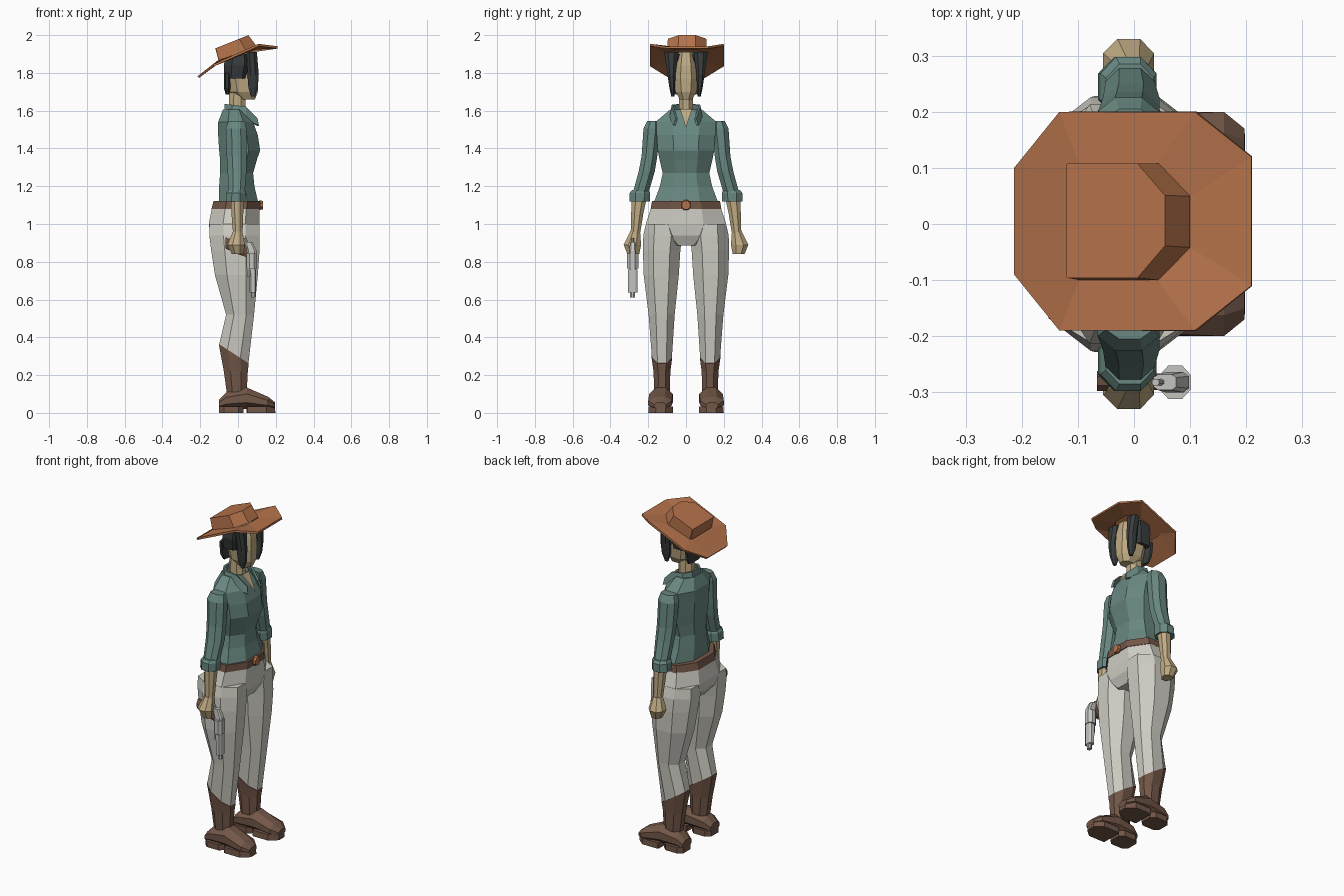
import bpy, bmesh, math


def material(name, rgb):
    m = bpy.data.materials.new(name)
    m.diffuse_color = (*rgb, 1)
    return m


SKIN = material("skin", (0.53, 0.41, 0.23))
HAIR = material("dark_hair", (0.04, 0.046, 0.046))
ORANGE = material("tan_orange", (0.46, 0.17, 0.07))
TEAL = material("shirt_teal", (0.14, 0.245, 0.22))
PANTS = material("off_white", (0.62, 0.61, 0.55))
BROWN = material("leather_brown", (0.17, 0.095, 0.065))
METAL = material("light_metal", (0.55, 0.55, 0.52))


def make(name, verts, faces, mat, thick=0):
    me = bpy.data.meshes.new(name)
    me.from_pydata(verts, [], faces)
    bm = bmesh.new()
    bm.from_mesh(me)
    bmesh.ops.recalc_face_normals(bm, faces=bm.faces)
    bm.to_mesh(me)
    bm.free()
    me.materials.append(mat)
    ob = bpy.data.objects.new(name, me)
    bpy.context.collection.objects.link(ob)
    if thick:
        s = ob.modifiers.new("thickness", "SOLIDIFY")
        s.thickness = thick
        s.offset = 0
    return ob


def ring(t, a0, a1, b0, b1, c, cb):
    """Chamfered rectangle; t may be (back, front) for a slanted ring."""
    da, db, ea, eb = (a1 - a0) * c, (b1 - b0) * c, (a1 - a0) * cb, (b1 - b0) * cb
    pts = [(a0 + ea, b0), (a1 - da, b0), (a1, b0 + db), (a1, b1 - db),
           (a1 - da, b1), (a0 + ea, b1), (a0, b1 - eb), (a0, b0 + eb)]
    if not isinstance(t, tuple):
        t = (t, t)
    return [(a, b, t[0] + (t[1] - t[0]) * (a - a0) / (a1 - a0)) for a, b in pts]


def loft(name, mat, sections, c=0.28, cb=None, axis="z", side=1):
    """Stack of chamfered rings. axis z: (z,x0,x1,y0,y1); axis x: (x,y0,y1,z0,z1)."""
    verts = []
    for s in sections:
        for a, b, t in ring(*s, c, c if cb is None else cb):
            x, y, z = (a, b, t) if axis == "z" else (t, a, b)
            verts.append((x, y * side, z))
    n = len(sections)
    faces = [(i * 8 + j, i * 8 + (j + 1) % 8, (i + 1) * 8 + (j + 1) % 8, (i + 1) * 8 + j)
             for i in range(n - 1) for j in range(8)]
    faces += [tuple(range(8)), tuple(range(n * 8 - 8, n * 8))]
    return make(name, verts, faces, mat)


# Shirt body
loft("shirt_body", TEAL, [
    (1.10, -.10, .11, -.175, .175), (1.20, -.10, .087, -.138, .138),
    (1.27, -.095, .08, -.123, .123), (1.34, -.095, .10, -.14, .14),
    (1.39, -.10, .117, -.15, .15), (1.47, -.105, .105, -.155, .155),
    (1.54, -.105, .08, -.162, .162), (1.605, -.08, .04, -.085, .085)])

# Open neckline and collar
make("neckline", [(.118, 0, 1.51), (.05, .032, 1.61), (.05, -.032, 1.61), (.075, 0, 1.57)],
     [(0, 1, 3), (0, 3, 2), (1, 2, 3)], SKIN)
half = [(.10, .05, 1.56, 1.52), (.04, .07, 1.62, 1.55), (-.03, .07, 1.63, 1.56), (-.065, .035, 1.635, 1.57)]
strip = half + [(x, -y, a, b) for x, y, a, b in reversed(half)]
cv = [(x, y, a) for x, y, a, b in strip] + [(x * 1.08, y * 1.2, b) for x, y, a, b in strip]
make("collar", cv, [(i, i + 1, i + 9, i + 8) for i in range(7)], TEAL, 0.012)

# Neck and head
loft("neck", SKIN, [(1.56, -.05, .04, -.038, .038), (1.73, -.045, .04, -.036, .036)])
loft("head", SKIN, [
    (1.66, .01, .09, -.032, .032), (1.70, -.045, .105, -.056, .056),
    (1.77, -.06, .108, -.066, .066), (1.84, -.06, .105, -.06, .06),
    (1.91, -.05, .09, -.045, .045)])

# Hair: cap, back panel, and strands beside the face
loft("hair_cap", HAIR, [
    (1.77, -.075, .06, -.085, .085), (1.84, -.075, .075, -.10, .10),
    (1.90, -.065, .075, -.095, .095)])
loft("hair_back", HAIR, [
    (1.685, -.065, -.045, -.055, .055), (1.72, -.075, -.04, -.075, .075),
    (1.80, -.075, -.04, -.085, .085)])
for s in (1, -1):
    loft("hair_strand", HAIR, [
        (1.675, .07, .09, .06, .078), (1.72, .055, .105, .058, .088),
        (1.79, .05, .11, .056, .098), (1.91, .045, .10, .04, .115)], side=s)

# Hat crown and tilted brim
loft("hat_crown", ORANGE, [
    ((1.855, 1.94), -.10, .10, -.10, .108), ((1.93, 2.0), -.12, .055, -.096, .108)], cb=0.01)
outer = [(-.13, -.19, 1.84), (.11, -.19, 1.948), (.21, -.11, 1.935), (.21, .12, 1.935),
         (.11, .20, 1.948), (-.13, .20, 1.84), (-.21, .10, 1.778), (-.21, -.09, 1.778)]
inner = ring((1.86, 1.93), -.105, .10, -.10, .108, .28, .05)
make("hat_brim", outer + inner,
     [(i, (i + 1) % 8, 8 + (i + 1) % 8, 8 + i) for i in range(8)], ORANGE, 0.012)

# Belt and buckle
loft("belt", BROWN, [(1.08, -.14, .118, -.187, .187), (1.122, -.13, .118, -.18, .18)])
loft("belt_buckle", ORANGE, [(.11, -.026, .026, 1.074, 1.126), (.132, -.022, .022, 1.078, 1.122)], axis="x")

# Hips
loft("trouser_hips", PANTS, [
    (.885, -.10, .08, -.09, .09), (.94, -.145, .108, -.19, .19),
    (1.0, -.155, .115, -.213, .213), (1.085, -.138, .113, -.185, .185)])

for s in (1, -1):
    # Trouser leg
    loft("trouser_leg", PANTS, [
        (1.0, -.15, .113, .05, .212), (.94, -.152, .115, .02, .226),
        (.86, -.142, .114, .03, .228), (.73, -.122, .105, .038, .224),
        (.52, -.063, .085, .06, .198), ((.36, .26), -.10, .055, .075, .18)], side=s)
    # Boot shaft, foot, heel and sole
    loft("boot_shaft", BROWN, [
        ((.365, .262), -.102, .057, .073, .182), (.22, -.075, .052, .083, .172),
        (.11, -.06, .046, .085, .168)], side=s)
    loft("boot_foot", BROWN, [
        (-.10, .09, .175, .02, .07), (-.06, .075, .185, .02, .11),
        (.045, .07, .195, .02, .135), (.16, .075, .20, .02, .085),
        (.197, .105, .17, .02, .055)], axis="x", c=.3, side=s)
    loft("boot_heel", BROWN, [
        (0, -.10, .028, .075, .19), (.035, -.10, .028, .075, .19)], c=.2, side=s)
    loft("boot_sole", BROWN, [
        (0, .045, .198, .068, .20), (.035, .045, .195, .07, .198)], c=.3, cb=.03, side=s)

    # Sleeve and rolled cuff
    loft("sleeve", TEAL, [
        (1.545, -.05, .035, .145, .205), (1.505, -.065, .045, .135, .225),
        (1.36, -.06, .045, .152, .235), (1.28, -.055, .045, .165, .25),
        (1.16, -.05, .035, .20, .283)], side=s)
    loft("cuff", TEAL, [
        (1.118, -.064, .04, .192, .298), (1.165, -.06, .04, .19, .298),
        (1.18, -.05, .035, .198, .285)], side=s)
    # Forearm and fist
    loft("forearm", SKIN, [
        (1.14, -.038, .03, .207, .288), (1.06, -.035, .028, .225, .29),
        (.95, -.026, .024, .243, .293)], side=s)
    loft("fist", SKIN, [
        (.96, -.027, .024, .243, .295), (.89, -.055, .036, .238, .33),
        (.84, -.032, .028, .248, .31)], side=s)

# Pistol held muzzle down in one hand
loft("pistol_grip", BROWN, [
    (-.066, -.298, -.262, .87, .93), (.0, -.297, -.265, .84, .905),
    (.06, -.295, -.267, .82, .89)], axis="x")
loft("pistol_frame", METAL, [
    (.72, .05, .096, -.302, -.263), (.86, .045, .098, -.30, -.264),
    (.905, .035, .075, -.296, -.268)], c=.2)
loft("pistol_cylinder", METAL, [(.765, .046, .101, -.312, -.252), (.845, .046, .101, -.312, -.252)])
loft("pistol_barrel_shroud", METAL, [(.638, .062, .096, -.308, -.256), (.76, .06, .096, -.308, -.256)], c=.2)
loft("pistol_muzzle", METAL, [(.61, .068, .092, -.296, -.27), (.65, .068, .092, -.296, -.27)])
loft("pistol_hammer", METAL, [(.89, .04, .06, -.288, -.276), (.925, .032, .045, -.288, -.276)])
